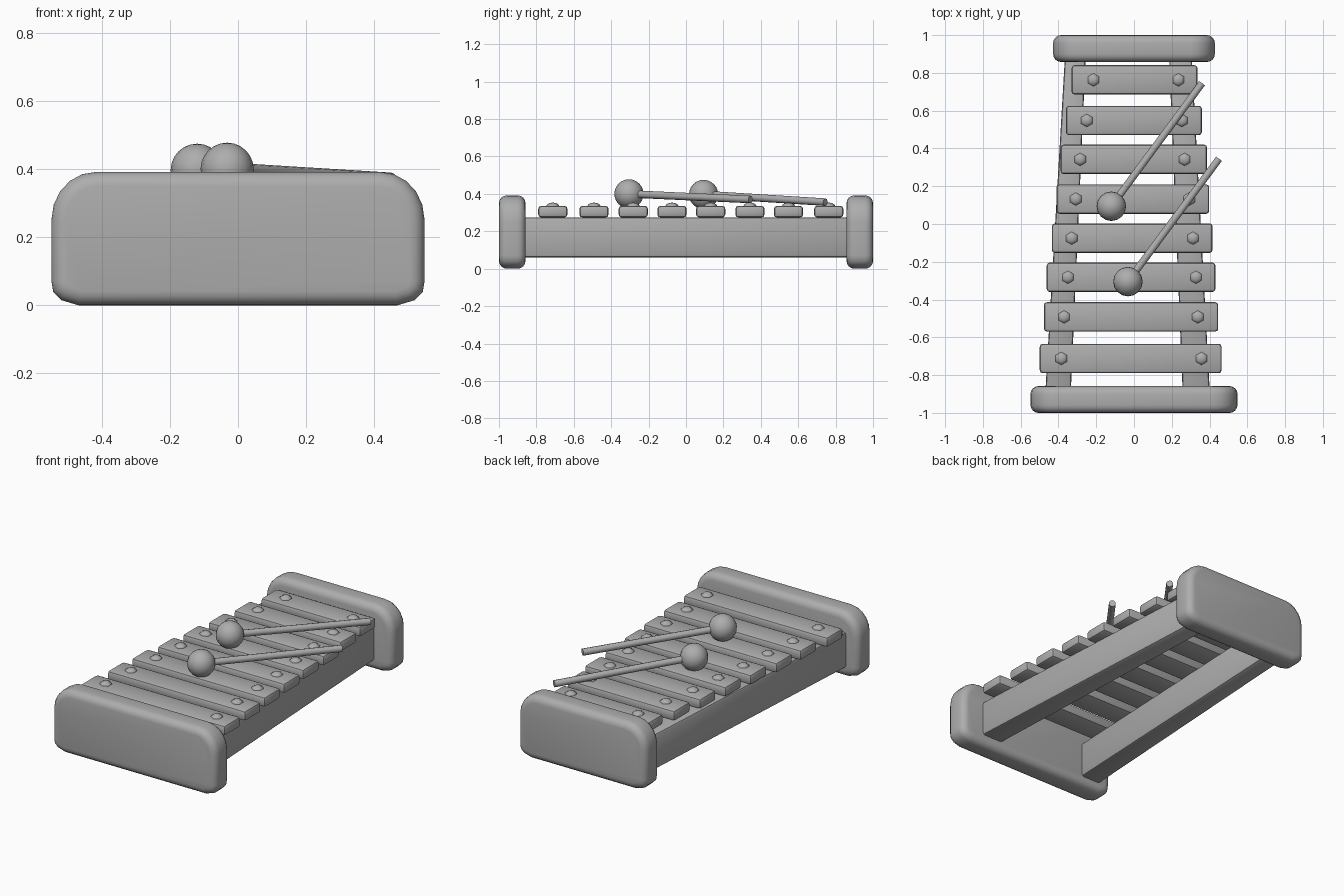
import bpy, bmesh, math
from mathutils import Vector

if "Cube" in bpy.data.objects:
    bpy.data.objects.remove(bpy.data.objects["Cube"])

mat = bpy.data.materials.new("plain grey")
mat.diffuse_color = (0.42, 0.42, 0.42, 1)
mat.use_nodes = True
mat.node_tree.nodes["Principled BSDF"].inputs["Base Color"].default_value = mat.diffuse_color


def finish(name, bm, bevel=0.0, segments=2, angle=40, limit=50):
    bmesh.ops.recalc_face_normals(bm, faces=bm.faces)
    me = bpy.data.meshes.new(name)
    bm.to_mesh(me)
    bm.free()
    ob = bpy.data.objects.new(name, me)
    bpy.context.collection.objects.link(ob)
    me.materials.append(mat)
    bpy.context.view_layer.objects.active = ob
    ob.select_set(True)
    if bevel:
        m = ob.modifiers.new("bevel", 'BEVEL')
        m.width, m.segments = bevel, segments
        m.limit_method, m.angle_limit = 'ANGLE', math.radians(limit)
        bpy.ops.object.modifier_apply(modifier=m.name)
    bpy.ops.object.shade_smooth_by_angle(angle=math.radians(angle))
    ob.select_set(False)
    return ob


def loft(name, ring_a, ring_b, **kw):
    """Closed solid between two matching rings."""
    bm = bmesh.new()
    a = [bm.verts.new(p) for p in ring_a]
    b = [bm.verts.new(p) for p in ring_b]
    bm.faces.new(a)
    bm.faces.new(b[::-1])
    for i in range(len(a)):
        j = (i + 1) % len(a)
        bm.faces.new((a[i], b[i], b[j], a[j]))
    return finish(name, bm, **kw)


def end_plate(name, w, y0, y1):
    # half outline from bottom centre to top, mirrored
    half = [(w - 0.08, 0.0), (w - 0.03, 0.015), (w - 0.005, 0.04), (w, 0.07)]
    rx, rz = 0.13, 0.14
    for i in range(6):
        t = math.radians(18 * i)
        half.append((w - rx + rx * math.cos(t), 0.392 - rz + rz * math.sin(t)))
    prof = half + [(-x, z) for x, z in reversed(half)]
    loft(name, [(x, y0, z) for x, z in prof], [(x, y1, z) for x, z in prof],
         bevel=0.042, segments=4, angle=50)


end_plate("front_end_plate", 0.548, -1.0, -0.858)
end_plate("back_end_plate", 0.428, 0.858, 1.0)

# tapering side rails: inner and outer x at front and back
for name, f, b in (("left_rail", (-0.47, -0.335), (-0.365, -0.255)),
                   ("right_rail", (0.258, 0.402), (0.185, 0.305))):
    def section(xs, y):
        return [(xs[0], y, 0.06), (xs[1], y, 0.06), (xs[1], y, 0.275), (xs[0], y, 0.275)]
    loft(name, section(f, -0.9), section(b, 0.9), bevel=0.015)

# tone bars, front to back, each with two domed screws
centres = (-0.712, -0.492, -0.282, -0.075, 0.132, 0.342, 0.548, 0.763)
left = (-0.499, -0.477, -0.462, -0.435, -0.411, -0.388, -0.36, -0.33)
right = (0.464, 0.446, 0.431, 0.416, 0.398, 0.387, 0.359, 0.336)
screw_l = (-0.385, -0.37, -0.35, -0.33, -0.308, -0.285, -0.25, -0.215)
screw_r = (0.357, 0.338, 0.328, 0.312, 0.293, 0.268, 0.253, 0.235)

for n, (y, x0, x1, sl, sr) in enumerate(zip(centres, left, right, screw_l, screw_r), 1):
    def bar_ring(z):
        return [(x0, y - 0.078, z), (x1, y - 0.078, z), (x1, y + 0.078, z), (x0, y + 0.078, z)]
    loft(f"tone_bar_{n}", bar_ring(0.274), bar_ring(0.336), bevel=0.016)
    for side, x in (("left", sl), ("right", sr)):
        bm = bmesh.new()
        bmesh.ops.create_uvsphere(bm, u_segments=6, v_segments=6, radius=0.036)
        bmesh.ops.scale(bm, vec=(1, 1, 0.6), verts=bm.verts)
        bmesh.ops.translate(bm, vec=(x, y, 0.332), verts=bm.verts)
        finish(f"screw_{side}_{n}", bm, angle=60)

# mallets: ball head and round stick
for n, (head, tip) in enumerate((((-0.12, 0.094, 0.397), (0.36, 0.745, 0.356)),
                                 ((-0.032, -0.305, 0.4), (0.45, 0.345, 0.37))), 1):
    h, t = Vector(head), Vector(tip)
    bm = bmesh.new()
    bmesh.ops.create_uvsphere(bm, u_segments=16, v_segments=12, radius=0.078)
    bmesh.ops.translate(bm, vec=h, verts=bm.verts)
    finish(f"mallet_head_{n}", bm)
    d = t - h
    bm = bmesh.new()
    bmesh.ops.create_cone(bm, cap_ends=True, segments=10, radius1=0.02, radius2=0.02, depth=d.length)
    bmesh.ops.rotate(bm, cent=(0, 0, 0), matrix=d.to_track_quat('Z', 'Y').to_matrix(), verts=bm.verts)
    bmesh.ops.translate(bm, vec=(h + t) / 2, verts=bm.verts)
    finish(f"mallet_stick_{n}", bm)
